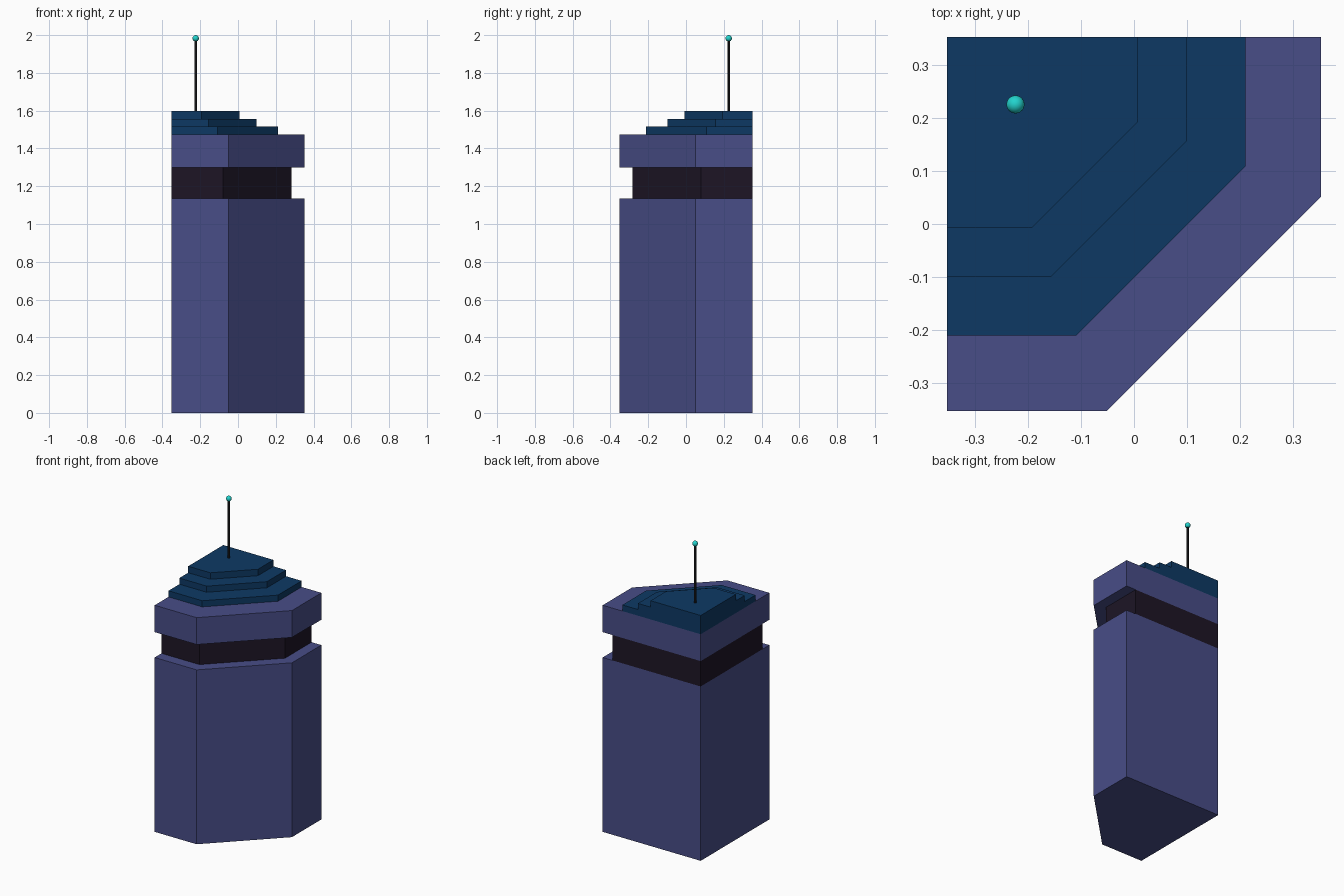
import bpy, bmesh

if "Cube" in bpy.data.objects:
    bpy.data.objects.remove(bpy.data.objects["Cube"])

E = 0.353      # half width of the footprint
DIAG = 0.302   # chamfer line: x - y = DIAG


def material(name, rgb):
    m = bpy.data.materials.new(name)
    lin = [((c / 255 + 0.055) / 1.055) ** 2.4 if c > 10 else c / 255 / 12.92 for c in rgb]
    m.diffuse_color = (*lin, 1)
    m.use_nodes = True
    m.node_tree.nodes["Principled BSDF"].inputs["Base Color"].default_value = m.diffuse_color
    return m


violet = material("violet_wall", (72, 77, 135))
dark = material("dark_glass", (29, 21, 37))
navy = material("navy_roof", (13, 57, 100))
black = material("black_metal", (20, 20, 22))
teal = material("teal_light", (34, 211, 205))


def slab(name, inset, z0, z1, mat):
    """Chamfered-corner prism; front, right and chamfer sides move in by inset."""
    e = E - inset
    d = DIAG - inset * 2 ** 0.5
    outline = [(-E, -e), (d - e, -e), (e, e - d), (e, E), (-E, E)]
    bm = bmesh.new()
    base = bm.faces.new([bm.verts.new((x, y, z0)) for x, y in outline])
    top = bmesh.ops.extrude_face_region(bm, geom=[base])["geom"]
    bmesh.ops.translate(bm, vec=(0, 0, z1 - z0),
                        verts=[v for v in top if isinstance(v, bmesh.types.BMVert)])
    # extruding keeps the base face, so both ends are closed
    bmesh.ops.recalc_face_normals(bm, faces=bm.faces)
    me = bpy.data.meshes.new(name)
    bm.to_mesh(me)
    bm.free()
    me.materials.append(mat)
    ob = bpy.data.objects.new(name, me)
    bpy.context.collection.objects.link(ob)
    return ob


# Tower body, recessed window band and upper storey
slab("tower_body", 0, 0, 1.135, violet)
slab("window_band", 0.07, 1.135, 1.30, dark)
slab("upper_storey", 0, 1.30, 1.475, violet)

# Stepped roof
for i, (inset, z0, z1) in enumerate([(0.142, 1.475, 1.515),
                                     (0.254, 1.515, 1.555),
                                     (0.345, 1.555, 1.597)]):
    slab(f"roof_step_{i + 1}", inset, z0, z1, navy)

# Antenna mast with a beacon on top
AX, AY = -0.224, 0.226
bpy.ops.mesh.primitive_cylinder_add(vertices=12, radius=0.007, depth=0.39,
                                    location=(AX, AY, 1.79))
mast = bpy.context.object
mast.name = "antenna_mast"
mast.data.materials.append(black)
bpy.ops.object.shade_smooth_by_angle()

bpy.ops.mesh.primitive_uv_sphere_add(segments=24, ring_count=12, radius=0.017,
                                     location=(AX, AY, 1.983))
beacon = bpy.context.object
beacon.name = "antenna_beacon"
beacon.data.materials.append(teal)
bpy.ops.object.shade_smooth_by_angle()
